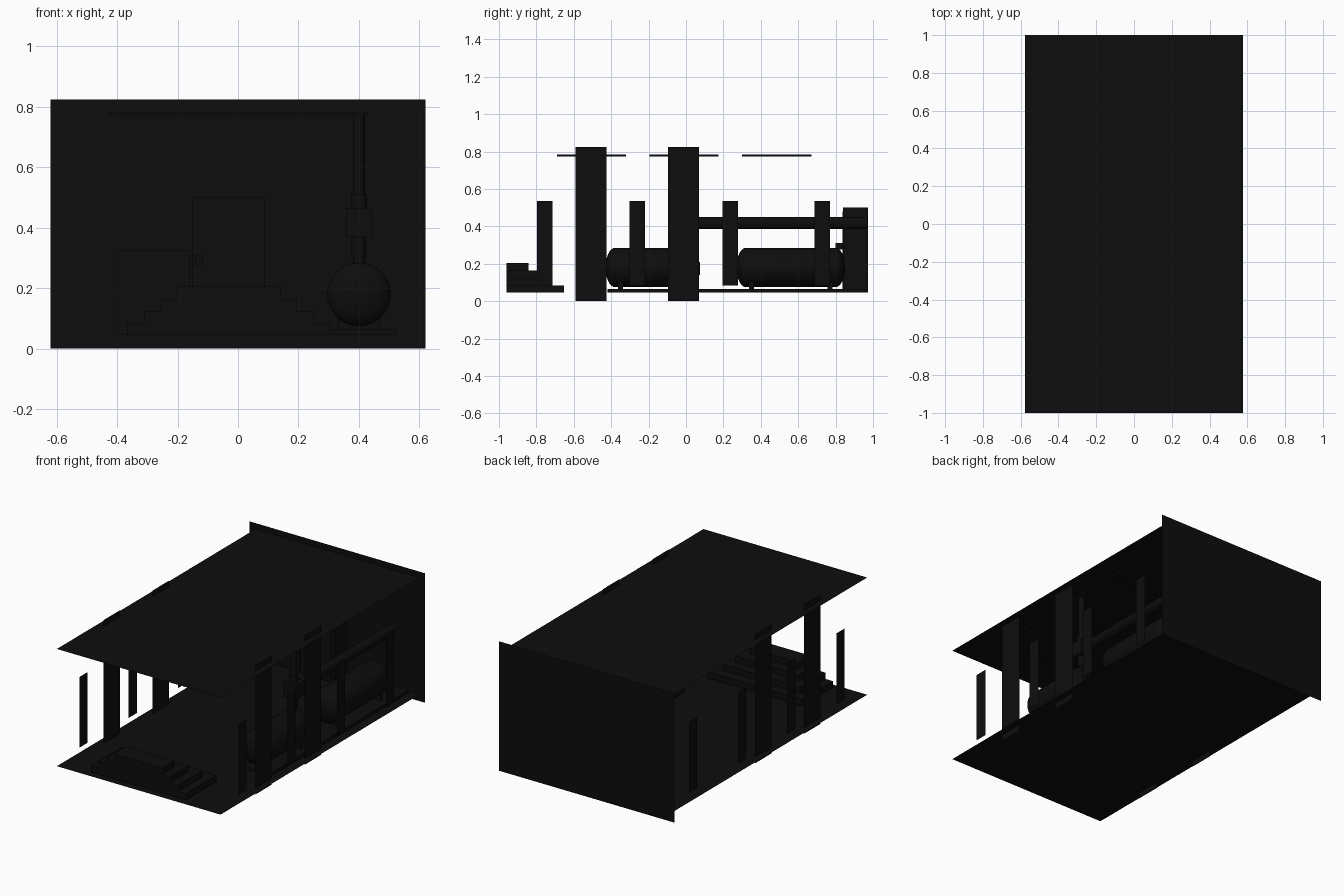
import bpy, bmesh, math
from mathutils import Matrix, Vector

if "Cube" in bpy.data.objects:
    bpy.data.objects.remove(bpy.data.objects["Cube"])

black = bpy.data.materials.new("near_black")
black.diffuse_color = (0.004, 0.004, 0.004, 1)
black.use_nodes = True
black.node_tree.nodes["Principled BSDF"].inputs["Base Color"].default_value = black.diffuse_color


def finish(name, bm, smooth=False):
    me = bpy.data.meshes.new(name)
    bm.to_mesh(me)
    bm.free()
    me.materials.append(black)
    ob = bpy.data.objects.new(name, me)
    bpy.context.collection.objects.link(ob)
    if smooth:
        bpy.ops.object.select_all(action='DESELECT')
        ob.select_set(True)
        bpy.context.view_layer.objects.active = ob
        bpy.ops.object.shade_smooth_by_angle(angle=math.radians(40))
    return ob


def box(name, x, y, z):
    """Box from (min, max) pairs."""
    bm = bmesh.new()
    bmesh.ops.create_cube(bm, size=1)
    for v in bm.verts:
        v.co = [sum(r) / 2 + c * (r[1] - r[0]) for r, c in zip((x, y, z), v.co)]
    return finish(name, bm)


def sheet(name, corners):
    bm = bmesh.new()
    bm.faces.new([bm.verts.new(c) for c in corners])
    return finish(name, bm)


def lathe(name, origin, axis, profile, n=32):
    """Revolve (radius, distance) points about an axis through origin."""
    bm = bmesh.new()
    rot = Vector((0, 0, 1)).rotation_difference(Vector(axis)).to_matrix().to_4x4()
    vs = [bm.verts.new((r, 0, d)) for r, d in profile]
    es = [bm.edges.new(p) for p in zip(vs, vs[1:])]
    bmesh.ops.spin(bm, geom=vs + es, cent=(0, 0, 0), axis=(0, 0, 1),
                   angle=2 * math.pi, steps=n, use_merge=True)
    bmesh.ops.remove_doubles(bm, verts=bm.verts, dist=1e-5)
    bmesh.ops.recalc_face_normals(bm, faces=bm.faces)
    bm.transform(Matrix.Translation(origin) @ rot)
    return finish(name, bm, True)


# room shell
FZ, CZ, W = 0.04, 0.787, 0.577
sheet("floor", [(-W, -1, FZ), (W, -1, FZ), (W, 1, FZ), (-W, 1, FZ)])
sheet("ceiling", [(-W, -1, CZ), (-W, 1, CZ), (W, 1, CZ), (W, -1, CZ)])
sheet("back_wall", [(-.62, 1, 0), (.62, 1, 0), (.62, 1, .825), (-.62, 1, .825)])


# side pillars and narrow wall panels
def side_sheet(name, x, y0, y1, z0, z1):
    sheet(name, [(x, y0, z0), (x, y1, z0), (x, y1, z1), (x, y0, z1)])


for s in (-1, 1):
    for y in (-.59, -.095):
        side_sheet("wide_pillar", s * .535, y, y + .165, 0, .825)
    for y in (-.797, -.302, .195, .688):
        side_sheet("wall_panel", s * .56, y, y + .083, .085, .535)

# ceiling strips
for y in (-.505, -.01, .485):
    box("ceiling_strip", (-.43, .43), (y - .185, y + .185), (.773, .783))

# entrance steps, narrowing towards the top
for i in range(4):
    h = .335 - .055 * i
    box("entrance_step", (-.03 - h, -.03 + h), (-.96, -.652 - .063 * i),
        (.045 + .04 * i, .085 + .04 * i))

# door block at the back with handle, and cabinet beside it
box("door_block", (-.15, .09), (.84, .972), (.045, .5))
box("door_panel", (-.13, .07), (.836, .84), (.06, .48))
box("door_handle", (-.14, -.115), (.80, .84), (.275, .31))
box("cabinet", (-.4, -.16), (.85, .972), (.045, .325))

# tanks on a plinth
box("tank_plinth", (.3, .52), (-.42, .972), (.045, .065))
R, X, TZ = .105, .4, .18


def tank(y0, y1):
    d = .05
    arc = [(R * math.sin(a), d * math.cos(a)) for a in
           [i * math.pi / 16 for i in range(9)]]
    length = y1 - y0
    prof = [(r, d - q) for r, q in arc] + [(r, length - d + q) for r, q in arc[::-1]]
    lathe("tank", (X, y0, TZ), (0, 1, 0), prof)
    for y in (y0 + .08, y1 - .08):
        box("tank_foot", (X - .07, X + .07), (y - .013, y + .013), (.065, .11))


tank(-.43, .05)
tank(.27, .85)


def pipe(name, origin, axis, r, length):
    lathe(name, origin, axis, [(0, 0), (r, 0), (r, length), (0, length)], 20)


pipe("tank_outlet", (X, .03, .175), (0, 1, 0), .035, .045)

# riser pipe, junction and overhead pipe
pipe("riser_pipe", (X, -.01, .26), (0, 0, 1), .02, .52)
pipe("riser_collar", (X, -.01, .465), (0, 0, 1), .027, .045)
pipe("lower_collar", (X, -.01, .30), (0, 0, 1), .024, .07)
box("pipe_junction", (.357, .443), (-.055, .035), (.37, .465))
pipe("overhead_pipe", (X, 0, .418), (0, 1, 0), .033, .97)
